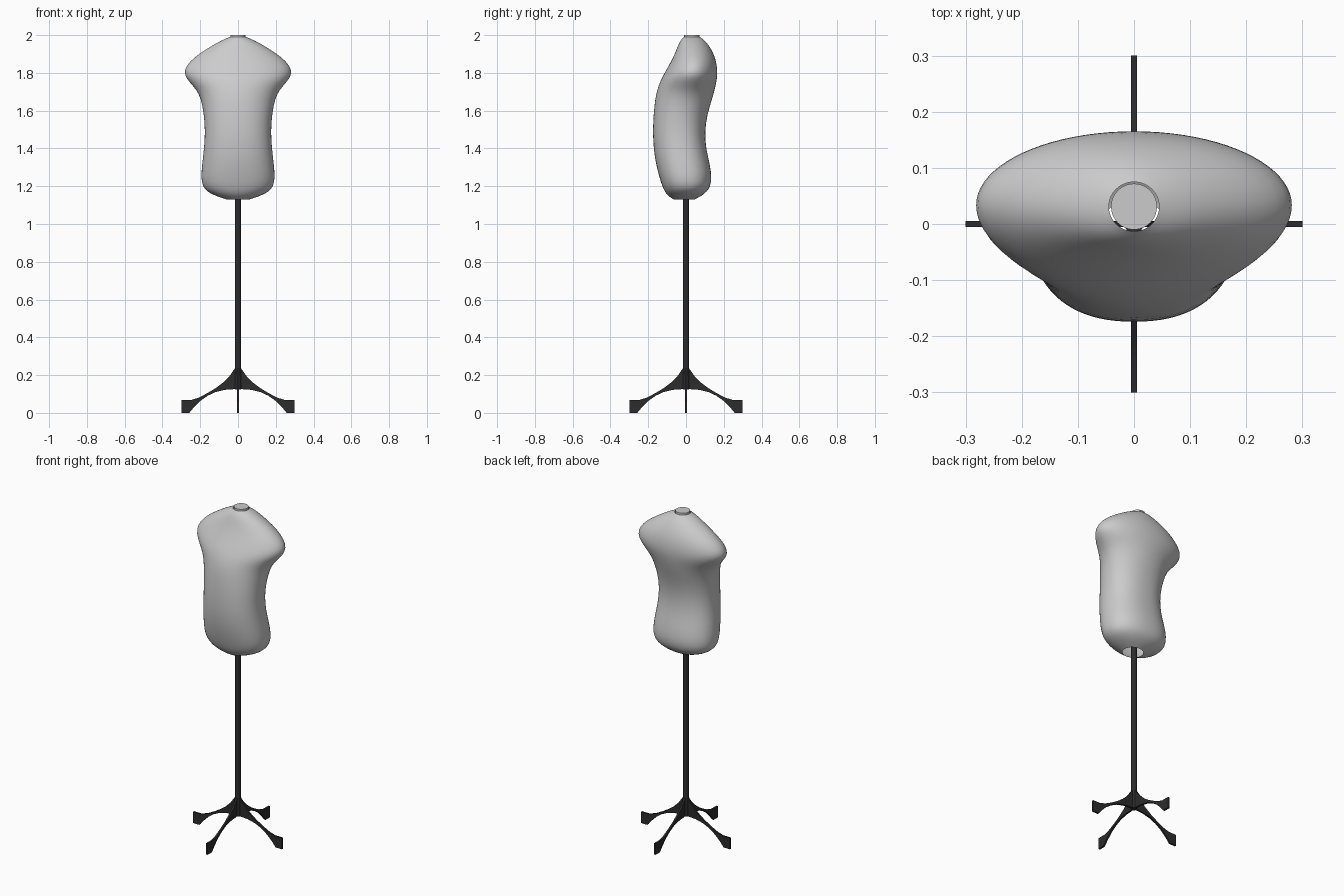
import bpy
import bmesh
from math import cos, sin, pi, radians

if "Cube" in bpy.data.objects:
    bpy.data.objects.remove(bpy.data.objects["Cube"])

dark = bpy.data.materials.new("dark_metal")
dark.diffuse_color = (0.025, 0.025, 0.027, 1)
dark.use_nodes = True
dark.node_tree.nodes["Principled BSDF"].inputs["Base Color"].default_value = dark.diffuse_color


def finish(bm, name, material=None, smooth=None):
    bmesh.ops.recalc_face_normals(bm, faces=bm.faces[:])
    mesh = bpy.data.meshes.new(name)
    bm.to_mesh(mesh)
    bm.free()
    ob = bpy.data.objects.new(name, mesh)
    bpy.context.collection.objects.link(ob)
    if material:
        mesh.materials.append(material)
    if smooth:
        bpy.ops.object.select_all(action='DESELECT')
        ob.select_set(True)
        bpy.context.view_layer.objects.active = ob
        bpy.ops.object.shade_smooth_by_angle(angle=radians(smooth))
    return ob


def cylinder(name, radius, z0, z1, y=0, sides=16, material=None):
    bm = bmesh.new()
    bmesh.ops.create_cone(bm, cap_ends=True, segments=sides,
                          radius1=radius, radius2=radius, depth=z1 - z0)
    bmesh.ops.translate(bm, verts=bm.verts, vec=(0, y, (z0 + z1) / 2))
    return finish(bm, name, material, 40)


# Torso cross-sections: z, half width, front y, widest y, back y, roundness
SECTIONS = [
    (1.130, 0.060, -0.065, -0.010, 0.045, 2.0),
    (1.147, 0.115, -0.093, -0.005, 0.080, 2.1),
    (1.170, 0.163, -0.112, 0.000, 0.110, 2.2),
    (1.200, 0.189, -0.126, 0.000, 0.130, 2.3),
    (1.250, 0.196, -0.142, -0.005, 0.137, 2.3),
    (1.320, 0.190, -0.160, -0.015, 0.126, 2.3),
    (1.400, 0.180, -0.172, -0.030, 0.106, 2.3),
    (1.490, 0.174, -0.176, -0.035, 0.099, 2.3),
    (1.580, 0.181, -0.172, -0.025, 0.113, 2.2),
    (1.660, 0.195, -0.164, -0.005, 0.138, 2.1),
    (1.710, 0.220, -0.153, 0.012, 0.152, 2.0),
    (1.750, 0.257, -0.139, 0.025, 0.161, 2.0),
    (1.785, 0.283, -0.122, 0.032, 0.166, 2.0),
    (1.820, 0.284, -0.102, 0.036, 0.166, 2.0),
    (1.860, 0.257, -0.080, 0.038, 0.160, 2.0),
    (1.900, 0.208, -0.060, 0.038, 0.147, 2.0),
    (1.940, 0.145, -0.044, 0.035, 0.125, 2.0),
    (1.970, 0.092, -0.031, 0.033, 0.101, 2.0),
    (1.990, 0.045, -0.013, 0.031, 0.075, 2.0),
]


# Torso shell, open underneath
def power(v, n):
    return (1 if v >= 0 else -1) * abs(v) ** (2 / n)


SIDES = 40
bm = bmesh.new()
rings = []
for z, half, front, mid, back, n in SECTIONS:
    ring = []
    for i in range(SIDES):
        a = 2 * pi * i / SIDES
        depth = back - mid if sin(a) > 0 else mid - front
        ring.append(bm.verts.new((half * power(cos(a), n),
                                  mid + depth * power(sin(a), n), z)))
    rings.append(ring)
for lo, hi in zip(rings, rings[1:]):
    for i in range(SIDES):
        j = (i + 1) % SIDES
        bm.faces.new((lo[i], lo[j], hi[j], hi[i]))
torso = finish(bm, "torso", smooth=80)
torso.modifiers.new("smooth", 'SUBSURF').levels = 1
torso.modifiers["smooth"].render_levels = 1

# Neck cap and pole
cylinder("neck_cap", 0.041, 1.983, 2.0, y=0.031, sides=32)
cylinder("pole", 0.017, 0.125, 1.3, material=dark)

# Four flat curved feet
PROFILE = [(0, 0.24), (0.017, 0.235), (0.045, 0.195), (0.08, 0.16), (0.12, 0.13),
           (0.165, 0.103), (0.21, 0.080), (0.25, 0.068), (0.30, 0.068), (0.30, 0),
           (0.258, 0), (0.235, 0.028), (0.20, 0.063), (0.16, 0.091),
           (0.12, 0.110), (0.07, 0.122), (0, 0.127)]
T = 0.0055
for k, name in enumerate(("right_foot", "back_foot", "left_foot", "front_foot")):
    a = k * pi / 2
    bm = bmesh.new()
    sides = [[bm.verts.new((r * cos(a) - t * sin(a), r * sin(a) + t * cos(a), z))
              for r, z in PROFILE] for t in (-T, T)]
    for side in sides:
        bm.faces.new(side)
    for i in range(len(PROFILE)):
        j = (i + 1) % len(PROFILE)
        bm.faces.new((sides[0][i], sides[0][j], sides[1][j], sides[1][i]))
    finish(bm, name, dark, 30)
